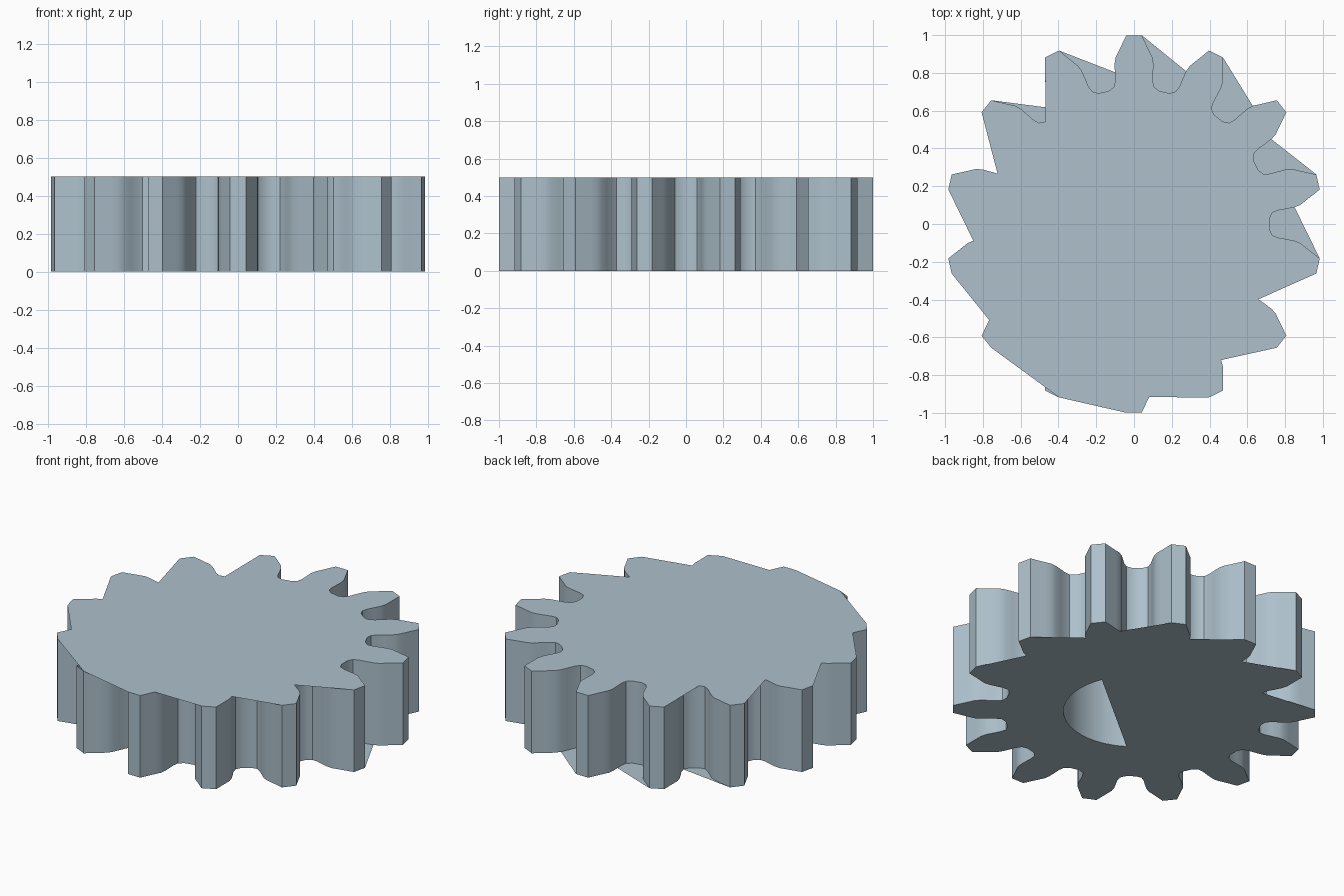
import bpy
import bmesh
from math import sin, cos, radians
from mathutils import Vector

TEETH = 14
HEIGHT = 0.5
BORE = 0.39
PITCH = 360 / TEETH

cube = bpy.data.objects.get("Cube")
if cube:
    bpy.data.objects.remove(cube)

steel = bpy.data.materials.new("pale blue steel")
steel.use_nodes = True
colour = (0.42, 0.53, 0.60, 1)
steel.diffuse_color = colour
steel.node_tree.nodes["Principled BSDF"].inputs["Base Color"].default_value = colour

# Half a tooth from tip to root: angle off the tooth axis, radius
FLANK = [(2.35, 1), (5, 0.92), (6.3, 0.887), (6.9, 0.855),
         (7.2, 0.81), (7.4, 0.77), (8.2, 0.735), (10.6, 0.717)]
FULL = list(range(2 * len(FLANK)))
LAST = FULL[-1]

# Gaps that a cap face bridges, with the gap points its edge still follows
TOP_BRIDGES = {4: [0] + FULL[10:], 5: [0] + FULL[12:], 6: [0] + FULL[14:],
               7: [0, LAST], 8: [LAST], 9: [0, 1, LAST],
               10: FULL[:4] + [LAST], 11: FULL[:6] + [LAST],
               12: FULL[:8] + [LAST]}
BOTTOM_BRIDGES = {12: [0] + FULL[9:], 13: [0] + FULL[11:], 0: [0] + FULL[12:],
                  1: [0] + FULL[13:], 2: FULL[:4] + [LAST],
                  3: FULL[:4] + [LAST]}


def polar(angle, radius):
    return radius * cos(radians(angle)), radius * sin(radians(angle))


def outline(bridges):
    """Gear outline, clockwise from the back tooth."""
    points = []
    for gap in range(TEETH):
        axis = 90 - gap * PITCH
        side = [polar(axis - a, r) for a, r in FLANK]
        side += [polar(axis - PITCH + a, r) for a, r in reversed(FLANK)]
        points += [side[i] for i in bridges.get(gap, FULL)]
    return points


def arc(start, end, steps):
    return [polar(start + (end - start) * i / steps, BORE) for i in range(steps + 1)]


def make_object(name, bm):
    mesh = bpy.data.meshes.new(name)
    bm.to_mesh(mesh)
    bm.free()
    mesh.materials.append(steel)
    obj = bpy.data.objects.new(name, mesh)
    bpy.context.collection.objects.link(obj)
    return obj


def wall(name, points):
    """Upright band around a closed outline."""
    bm = bmesh.new()
    low = [bm.verts.new((x, y, 0)) for x, y in points]
    high = [bm.verts.new((x, y, HEIGHT)) for x, y in points]
    for i in range(len(points)):
        bm.faces.new((low[i], low[i - 1], high[i - 1], high[i]))
    obj = make_object(name, bm)
    bpy.ops.object.select_all(action='DESELECT')
    obj.select_set(True)
    bpy.context.view_layer.objects.active = obj
    bpy.ops.object.shade_smooth_by_angle(angle=radians(32))


def cap(name, loops, z, direction):
    """Flat face filled between outlines."""
    bm = bmesh.new()
    edges = []
    for points in loops:
        verts = [bm.verts.new((x, y, z)) for x, y in points]
        edges += [bm.edges.new((verts[i - 1], verts[i])) for i in range(len(verts))]
    normal = Vector((0, 0, direction))
    bmesh.ops.triangle_fill(bm, edges=edges, use_beauty=True, normal=normal)
    for face in bm.faces:
        face.normal_update()
        if face.normal.dot(normal) < 0:
            face.normal_flip()
    make_object(name, bm)


# Toothed rim and the bore inside it
wall("gear_teeth", outline({}))
wall("bore_wall", arc(0, 360, 48)[:-1])

# Top is closed; the bottom leaves part of the bore open
cap("top_face", [outline(TOP_BRIDGES)], HEIGHT, 1)
cap("bottom_face", [outline(BOTTOM_BRIDGES), arc(-124, 23, 20)], 0, -1)
